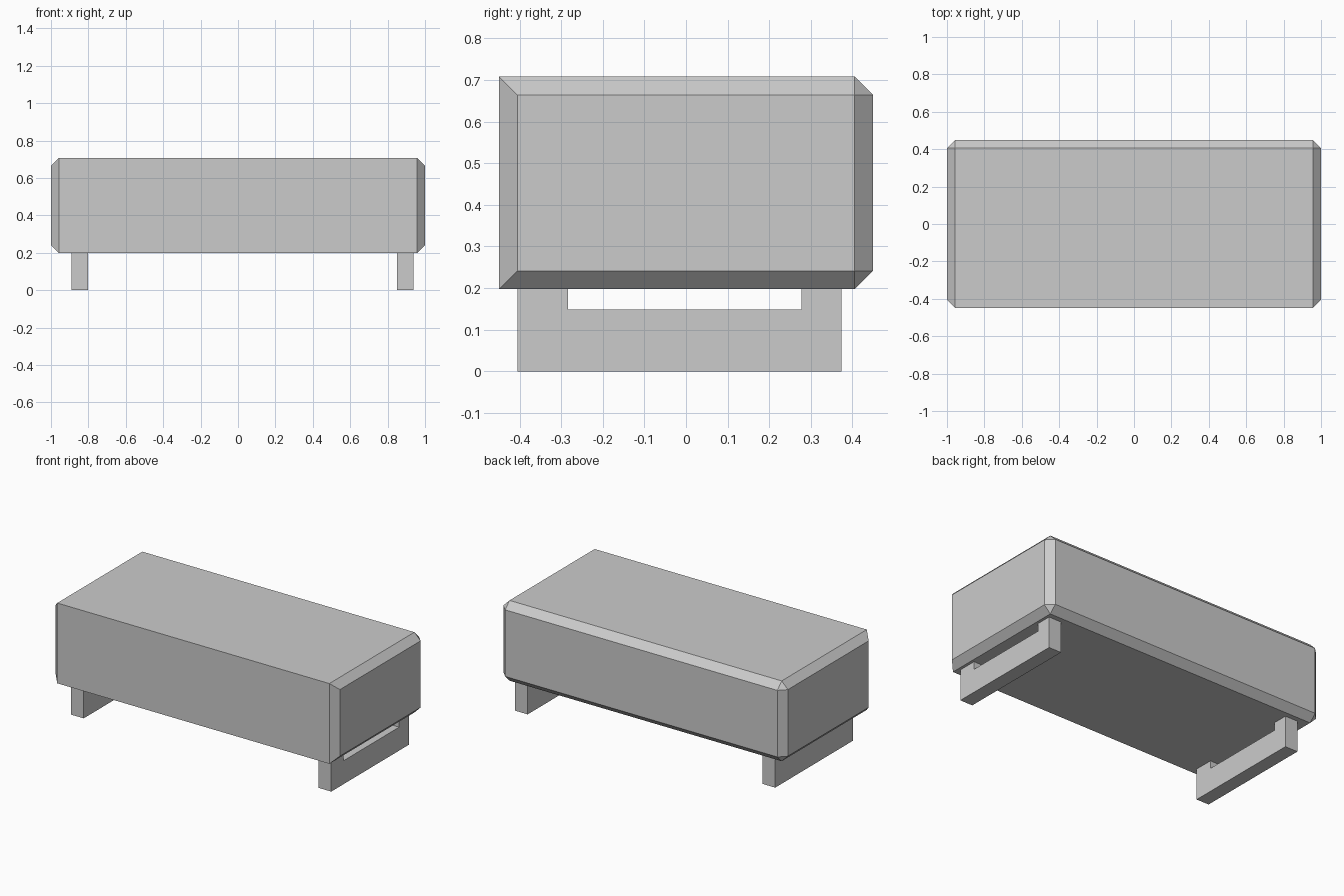
import bpy, bmesh
from mathutils import Matrix, Vector

if "Cube" in bpy.data.objects:
    bpy.data.objects.remove(bpy.data.objects["Cube"])

FRONT, BOTTOM, TOP = -0.449, 0.198, 0.708


def add_object(name, bm):
    bmesh.ops.recalc_face_normals(bm, faces=bm.faces[:])
    mesh = bpy.data.meshes.new(name)
    bm.to_mesh(mesh)
    bm.free()
    obj = bpy.data.objects.new(name, mesh)
    bpy.context.collection.objects.link(obj)
    return obj


# Padded block: every edge chamfered except the front top and front bottom ones
bm = bmesh.new()
size = Matrix.Diagonal((2.0, -2 * FRONT, TOP - BOTTOM, 1.0))
bmesh.ops.create_cube(bm, size=1.0,
                      matrix=Matrix.Translation((0, 0, (TOP + BOTTOM) / 2)) @ size)


def is_sharp_front(edge):
    a, b = (v.co for v in edge.verts)
    return abs(a.x - b.x) > 1 and a.y < 0 and b.y < 0


edges = [e for e in bm.edges if not is_sharp_front(e)]
bmesh.ops.bevel(bm, geom=edges, offset=0.0435, offset_type='OFFSET',
                segments=1, affect='EDGES', clamp_overlap=True)
add_object("seat_block", bm)


# Sled legs: U-shaped profile in the side plane, extruded along x
def sled_leg(name, x0, x1):
    profile = [(-0.405, 0), (0.374, 0), (0.374, BOTTOM), (0.277, BOTTOM),
               (0.277, 0.149), (-0.284, 0.149), (-0.284, BOTTOM), (-0.405, BOTTOM)]
    bm = bmesh.new()
    face = bm.faces.new([bm.verts.new((x0, y, z)) for y, z in profile])
    out = bmesh.ops.extrude_face_region(bm, geom=[face], use_keep_orig=True)
    moved = [v for v in out["geom"] if isinstance(v, bmesh.types.BMVert)]
    bmesh.ops.translate(bm, verts=moved, vec=Vector((x1 - x0, 0, 0)))
    add_object(name, bm)


sled_leg("left_leg", -0.889, -0.801)
sled_leg("right_leg", 0.851, 0.939)
